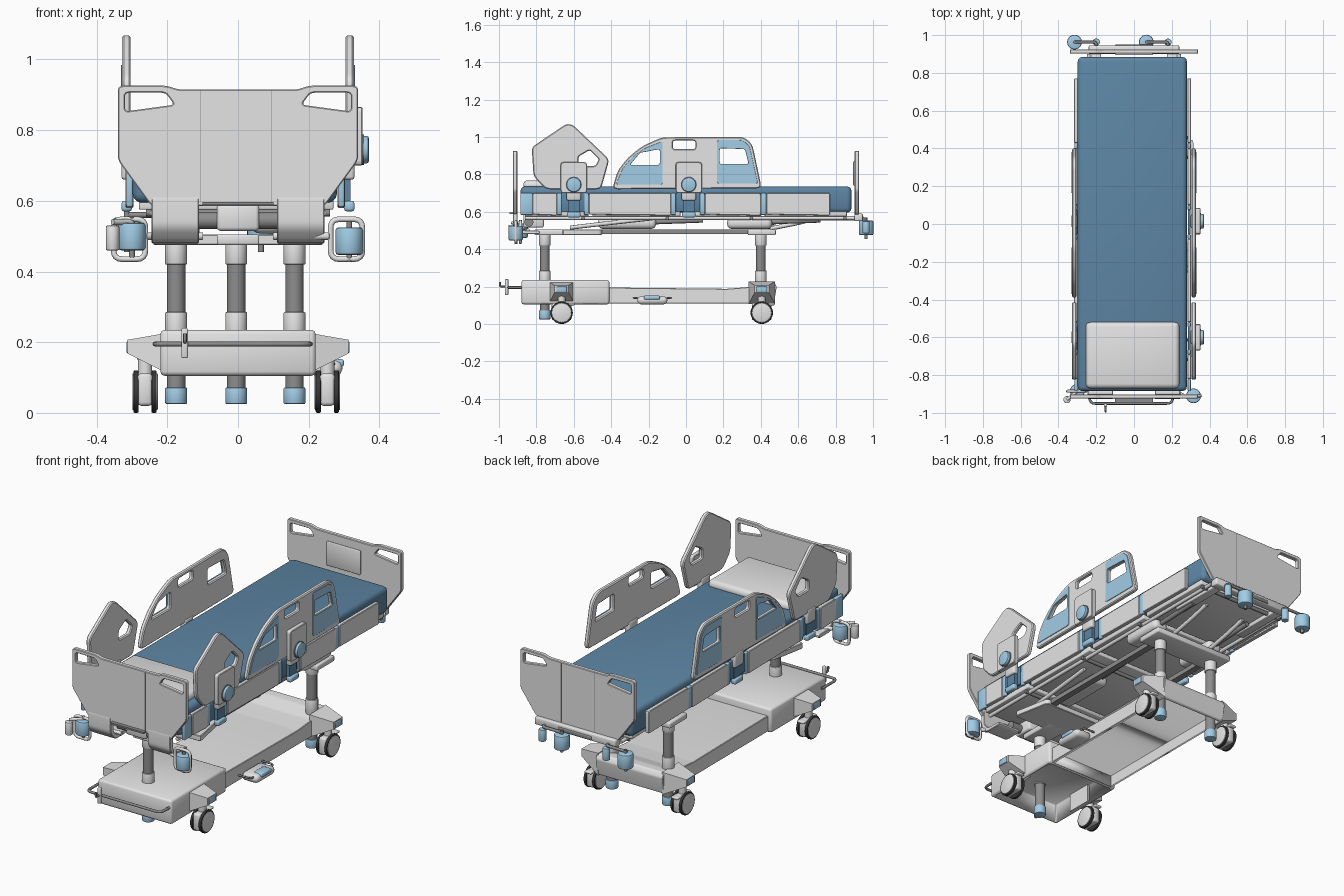
import bpy, bmesh, math
from mathutils import Matrix, Vector

if "Cube" in bpy.data.objects:
    bpy.data.objects.remove(bpy.data.objects["Cube"])

def mat(name, r, g, b):
    m = bpy.data.materials.new(name)
    m.diffuse_color = (r, g, b, 1)
    m.use_nodes = True
    m.node_tree.nodes["Principled BSDF"].inputs["Base Color"].default_value = m.diffuse_color
    return m

GREY = mat("light grey", .78, .78, .78)
STEEL = mat("steel grey", .27, .27, .27)
BLACK = mat("tyre black", .04, .04, .04)
NAVY = mat("mattress blue", .11, .24, .375)
SKY = mat("light blue", .36, .61, .80)

def finish(me, name, m, angle=35):
    ob = bpy.data.objects.new(name, me)
    bpy.context.collection.objects.link(ob)
    me.materials.clear()
    me.materials.append(m)
    if angle:
        bpy.ops.object.select_all(action='DESELECT')
        ob.select_set(True)
        bpy.context.view_layer.objects.active = ob
        bpy.ops.object.shade_smooth_by_angle(angle=math.radians(angle))
    return ob

def box(name, x, y, z, m, bev=0.0, seg=2):
    bm = bmesh.new()
    bmesh.ops.create_cube(bm, size=1)
    for v in bm.verts:
        v.co = [(r[0] + r[1]) / 2 + c * (r[1] - r[0]) for c, r in zip(v.co, (x, y, z))]
    if bev:
        bmesh.ops.bevel(bm, geom=bm.edges[:], offset=bev, segments=seg, profile=.5, affect='EDGES')
    me = bpy.data.meshes.new(name)
    bm.to_mesh(me)
    return finish(me, name, m, 50 if bev else 0)

def cyl(name, a, b, r, m, n=28, bev=0.0):
    a, b = Vector(a), Vector(b)
    bm = bmesh.new()
    bmesh.ops.create_cone(bm, cap_ends=True, segments=n, radius1=r, radius2=r, depth=(b - a).length)
    if bev:
        caps = [e for e in bm.edges if abs(e.verts[0].co.z - e.verts[1].co.z) < 1e-5]
        bmesh.ops.bevel(bm, geom=caps, offset=bev, segments=2, profile=.5, affect='EDGES')
    q = Vector((0, 0, 1)).rotation_difference(b - a).to_matrix().to_4x4()
    bm.transform(Matrix.Translation((a + b) / 2) @ q)
    me = bpy.data.meshes.new(name)
    bm.to_mesh(me)
    return finish(me, name, m)

def curve_mesh(cu, mtx, name, m, angle):
    tmp = bpy.data.objects.new("tmp", cu)
    bpy.context.collection.objects.link(tmp)
    bpy.context.view_layer.update()
    me = bpy.data.meshes.new_from_object(tmp.evaluated_get(bpy.context.evaluated_depsgraph_get()))
    bpy.data.objects.remove(tmp)
    bm = bmesh.new()
    bm.from_mesh(me)
    bmesh.ops.remove_doubles(bm, verts=bm.verts[:], dist=1e-5)
    bm.transform(mtx)
    bmesh.ops.recalc_face_normals(bm, faces=bm.faces[:])
    if bm.calc_volume(signed=True) < 0:
        bmesh.ops.reverse_faces(bm, faces=bm.faces[:])
    bm.to_mesh(me)
    return finish(me, name, m, angle)

def spline(cu, pts, cyclic):
    s = cu.splines.new('POLY')
    s.points.add(len(pts) - 1)
    for p, c in zip(s.points, pts):
        p.co = (c[0], c[1], c[2] if len(c) > 2 else 0, 1)
    s.use_cyclic_u = cyclic

def rounded(pts, r, n=4, closed=True):
    """Replace every corner with a short arc."""
    out, vs = [], [Vector(p) for p in pts]
    for i, v in enumerate(vs):
        if not closed and i in (0, len(vs) - 1):
            out.append(v)
            continue
        p, q = vs[i - 1] - v, vs[(i + 1) % len(vs)] - v
        a, b = v + p.normalized() * min(r, p.length * .45), v + q.normalized() * min(r, q.length * .45)
        for k in range(n + 1):
            t = k / n
            out.append(a * (1 - t) ** 2 + v * 2 * t * (1 - t) + b * t * t)
    return out

def panel(name, axis, lo, hi, outline, m, holes=(), r=.02, bev=.003):
    """Extruded outline with holes: axis x uses (y,z), axis y uses (x,z), axis z uses (x,y)."""
    cu = bpy.data.curves.new(name, 'CURVE')
    cu.dimensions, cu.fill_mode = '2D', 'BOTH'
    cu.bevel_depth, cu.bevel_resolution, cu.offset = bev, 0, -bev
    cu.extrude = (hi - lo) / 2 - bev
    spline(cu, rounded(outline, r), True)
    for h in holes:
        spline(cu, rounded(h, .012), True)
    c = (lo + hi) / 2
    mtx = {'x': Matrix(((0, 0, 1, c), (1, 0, 0, 0), (0, 1, 0, 0), (0, 0, 0, 1))),
           'y': Matrix(((1, 0, 0, 0), (0, 0, -1, c), (0, 1, 0, 0), (0, 0, 0, 1))),
           'z': Matrix.Translation((0, 0, c))}[axis]
    return curve_mesh(cu, mtx, name, m, 26)

def tube(name, pts, r, m, corner=.03, closed=False):
    cu = bpy.data.curves.new(name, 'CURVE')
    cu.dimensions, cu.bevel_depth, cu.bevel_resolution, cu.use_fill_caps = '3D', r, 2, True
    spline(cu, rounded(pts, corner, 4, closed), closed)
    return curve_mesh(cu, Matrix(), name, m, 50)

def hollow_below(ob, depth):
    """Sink the underside into a recess."""
    bm = bmesh.new()
    bm.from_mesh(ob.data)
    zmin = min(v.co.z for v in bm.verts)
    low = [f for f in bm.faces if f.normal.z < -.9 and f.calc_center_median().z < zmin + .01]
    bmesh.ops.inset_region(bm, faces=low, thickness=.01, use_even_offset=True)
    walls = bmesh.ops.extrude_face_region(bm, geom=low)
    bmesh.ops.delete(bm, geom=low, context='FACES')
    for g in walls['geom']:
        if isinstance(g, bmesh.types.BMVert):
            g.co.z += depth
    bmesh.ops.recalc_face_normals(bm, faces=bm.faces[:])
    bm.to_mesh(ob.data)

def flip(pts):
    return [(-a, b) for a, b in pts]

# base chassis
hollow_below(box("base_head_cover", (-.22, .22), (-.88, -.41), (.105, .235), GREY, .012), .1)
hollow_below(panel("base_body", 'x', -.2, .2, [(-.42, .11), (.47, .11), (.485, .2), (.47, .225), (.42, .222),
                   (.34, .198), (.22, .188), (-.42, .195)], GREY, r=.008), .06)
# casters and the tapered wings that carry them
for yc in (-.665, .405):
    for s in (-1, 1):
        xc = s * .258 - .005
        wing = box("base_wing", (.19, .312), (-1, 1), (-1, 1), GREY)
        for v in wing.data.vertices:
            inner = v.co.x < .25
            v.co = (s * v.co.x, yc + v.co.y * (.07 if inner else .038),
                    ((.107, .228) if inner else (.168, .207))[v.co.z > 0])
        if s < 0:
            wing.data.flip_normals()
        wing.data.update()
        box("wing_end_cap", tuple(sorted((s * .308, s * .316))), (yc - .028, yc + .028), (.17, .202), SKY, .003)
        for d in (-1, 1):
            cyl("caster_tyre", (xc + d * .018, yc, .06), (xc + d * .033, yc, .06), .06, BLACK, 32, .004)
            cyl("caster_hub", (xc + d * .02, yc, .06), (xc + d * .036, yc, .06), .052, GREY, 32, .003)
        box("caster_housing", (xc - .021, xc + .021), (yc - .053, yc + .053), (.02, .112), GREY, .01)
        cyl("caster_stem", (xc, yc, .1), (xc, yc, .185), .02, GREY)
        cyl("caster_collar", (xc, yc, .15), (xc, yc, .2), .024, GREY, 24, .006)
        box("caster_brake", (xc - .02, xc + .02), (yc + .03, yc + .07), (.1, .112), GREY, .004)
# lifting columns
for x, y in ((-.005, -.755), (-.175, .4), (.16, .4)):
    cyl("column_tube", (x, y, .06), (x, y, .48), .026, STEEL)
    cyl("column_lower_collar", (x, y, .2), (x, y, .285), .031, GREY, 28, .003)
    cyl("column_upper_collar", (x, y, .42), (x, y, .49), .031, GREY, 28, .003)
    cyl("column_foot", (x, y, .025), (x, y, .072), .031, SKY, 28, .004)
# push bar and lever at the head of the base
tube("push_bar", [(-.235, -.82, .195), (-.235, -.95, .195), (.205, -.95, .195), (.205, -.82, .195)], .007, STEEL)
tube("lever_arm", [(-.15, -.95, .2), (-.15, -.995, .2), (-.15, -.995, .225)], .005, STEEL, .01)
box("lever_plate", (-.16, -.142), (-.968, -.95), (.155, .24), GREY, .004)
# foot pedal
box("pedal_body", (.2, .295), (-.26, -.1), (.105, .148), GREY, .018)
box("pedal_pad", (.25, .3), (-.225, -.14), (.13, .152), SKY, .007)
for y in (-.28, -.08):
    tube("pedal_rod", [(.19, y, .14), (.27, y, .14), (.27, -.18, .13)], .005, STEEL, .02)
# carrying frame
panel("frame_head_plate", 'z', .475, .505, [(-.24, -.66), (.24, -.66), (.2, -.45), (-.2, -.45)], GREY)
box("frame_head_beam", (-.06, .06), (-.81, -.6), (.475, .505), GREY, .006)
box("frame_foot_plate", (-.24, .24), (.33, .48), (.475, .505), GREY, .006)
for s in (-1, 1):
    x = s * .16
    box("frame_rail", (x - .018, x + .018), (-.5, .36), (.48, .505), STEEL)
    tube("deck_side_rail", [(s * .24, -.86, .566), (s * .24, .9, .566)], .01, GREY)
    tube("leg_strut", [(s * .12, .45, .51), (s * .12, .6, .54), (s * .12, .72, .57)], .011, GREY)
    box("foot_arm", (s * .2 - .025, s * .2 + .025), (.6, .93), (.552, .574), GREY, .004)
for y in (-.55, -.1, .35, .85):
    tube("deck_crossbar", [(-.26, y, .566), (.26, y, .566)], .01, STEEL)
for y0, y1, x in ((-.47, -.16, .08), (.22, .47, -.15), (.22, .46, .2)):
    box("motor_housing", (x - .045, x + .045), (y0, y1), (.508, .57), GREY, .026, 4)
    cyl("motor_rod", (x, y1 - .02, .545), (x, y1 + .25, .555), .013, STEEL)
tube("head_strut", [(.18, -.62, .515), (.18, -.45, .535), (.18, -.18, .565)], .011, GREY)
box("head_control_box", (-.06, .06), (-.87, -.76), (.515, .59), GREY, .01)
for s in (-1, 1):
    cyl("head_pivot", (s * .06, -.84, .545), (s * .12, -.84, .545), .024, STEEL)
# mattress deck and side panels
for y0, y1 in ((-.86, -.52), (-.5, -.03), (-.01, .4), (.42, .86)):
    box("deck_panel", (-.28, .27), (y0, y1), (.575, .605), GREY, .004)
box("mattress", (-.298, .28), (-.885, .885), (.595, .735), NAVY, .025, 3)
box("pillow", (-.255, .24), (-.87, -.52), (.715, .768), GREY, .024, 3)
for a, b in ((-.318, -.296), (.282, .303)):
    for y0, y1 in ((-.82, -.69), (-.52, -.08), (.1, .4), (.43, .77)):
        panel("deck_side_panel", 'x', a, b, [(y0, .585), (y1, .58), (y1, .7), (y0, .7)], GREY, r=.01)
    for y0, y1 in ((-.885, -.82), (-.69, -.665), (-.545, -.52), (-.08, -.055), (.075, .1), (.4, .43)):
        box("deck_corner_strip", (a + .002, b - .002), (y0, y1), (.583, .7), SKY, .004)
    for yc in (-.605, .01):
        box("deck_gap_panel", (a + .003, b - .003), (yc - .065, yc + .065), (.6, .7), NAVY, .004)
# side rails
head_rail = [(-.825, .945), (-.64, 1.07), (-.605, 1.065), (-.41, .88), (-.455, .72), (-.75, .72), (-.815, .79)]
head_hole = [(-.575, .895), (-.515, .93), (-.465, .88), (-.485, .845), (-.575, .845)]
main_rail = [(-.395, .72), (-.365, .82), (-.31, .89), (-.235, .95), (-.13, .998), (.31, 1.0), (.355, .96), (.405, .725)]
hole_a = [(-.3, .85), (-.245, .915), (-.14, .935), (-.14, .85)]
hole_b = [(.18, .855), (.18, .94), (.315, .935), (.335, .855)]
slot = [(-.07, .935), (-.07, .98), (.05, .98), (.05, .935)]
inset_a = [(-.375, .745), (-.34, .83), (-.29, .89), (-.22, .94), (-.125, .978), (-.125, .745)]
inset_b = [(.165, .75), (.165, .985), (.305, .983), (.34, .95), (.385, .75)]
for s in (-1, 1):
    a, b = sorted((s * .304, s * .328))
    panel("head_side_rail", 'x', a, b, head_rail, GREY, [head_hole], .025, .005)
    panel("main_side_rail", 'x', a, b, main_rail, GREY, [hole_a, hole_b, slot], .03, .005)
    a, b = sorted((s * .326, s * .331))
    panel("rail_inset_curved", 'x', a, b, inset_a, SKY, [hole_a], .015, .001)
    panel("rail_inset_square", 'x', a, b, inset_b, SKY, [hole_b], .015, .001)
    for yc in (-.6, .015):
        a, b = sorted((s * .3, s * .33))
        box("rail_arm", (a, b), (yc - .038, yc + .038), (.66, .74), GREY, .008)
        box("rail_arm_foot", (a, b), (yc - .036, yc + .036), (.57, .6), SKY, .008)
        box("rail_arm_link", tuple(sorted((s * .3, s * .318))), (yc - .03, yc + .03), (.59, .67), NAVY)
        if s > 0:  # release handles only stand proud on this side
            panel("rail_latch_plate", 'x', .326, .352, [(yc - .07, .7), (yc + .07, .7), (yc + .07, .865), (yc - .07, .865)], GREY, r=.015)
            cyl("rail_knob_ring", (.34, yc, .745), (.356, yc, .745), .043, STEEL)
            cyl("rail_knob", (.34, yc, .745), (.37, yc, .745), .039, SKY, 28, .006)
# head and foot boards
grip = [(-.32, .906), (-.205, .906), (-.18, .872), (-.32, .853)]
half = [(.17, .915), (.2, .926), (.34, .926), (.34, .715), (.245, .585)]
board = half + [(-x, z) for x, z in reversed(half)]
for nm, y0, y1, o in (("head", -.925, -.902, -1), ("foot", .902, .925, 1)):
    panel(nm + "_board", 'y', y0, y1, board, GREY, [grip, flip(grip)], .015)
    yo = (y0, y1)[o > 0]
    for x in (-.105, .095):
        box(nm + "_board_seam", (x - .0007, x + .0007), (yo - .001, yo + .001), (.595, .912), STEEL)
box("foot_board_recess_panel", (-.1, .1), (.894, .904), (.74, .87), GREY, .004)
box("foot_board_mount", (-.24, .24), (.9, .945), (.55, .59), GREY, .006)
box("foot_grip", (-.1, .1), (.925, .95), (.555, .575), STEEL, .004)
for s in (-1, 1):  # curved legs of the head board
    panel("head_board_leg", 'x', *sorted((s * .11, s * .245)), [(-.926, .62), (-.9, .62), (-.9, .53), (-.87, .5),
          (-.78, .5), (-.78, .48), (-.885, .48), (-.926, .525)], GREY, r=.02)
box("head_grip", (-.1, .1), (-.945, -.925), (.588, .597), STEEL)
# corner bumpers
for nm, x, y, z in (("head_left", -.3, -.885, .46), ("head_right", .315, -.91, .447), ("foot_left", -.315, .963, .475), ("foot_mid", .065, .963, .475)):
    cyl("bumper_" + nm, (x, y, z), (x, y, z + .078), .039, SKY, 28, .008)
    cyl("bumper_pin_" + nm, (x, y, z - .02), (x, y, z + .095), .008, STEEL)
for s, y in ((-1, -.885), (1, -.91)):
    x0, x1 = s * .262, s * .352
    tube("bumper_bracket", [(x0, y, .435), (x1, y, .435), (x1, y, .548), (x0, y, .548)], .008, GREY, .025, True)
    tube("bumper_arm", [(s * .1, y + .04, .5), (s * .2, y + .03, .5), (x0, y, .5)], .011, GREY)
cyl("head_roller", (-.355, -.93, .46), (-.355, -.93, .53), .019, GREY, 20, .004)
tube("head_roller_arm", [(-.355, -.93, .54), (-.3, -.885, .54)], .008, GREY)
for x0, x1 in ((-.315, -.2), (.065, .18)):
    cyl("foot_small_roller", (x1, .963, .485), (x1, .963, .55), .019, SKY, 20, .004)
    tube("foot_roller_arm", [(x0, .963, .56), (x1, .963, .56), (x1, .92, .56)], .008, STEEL, .015)
